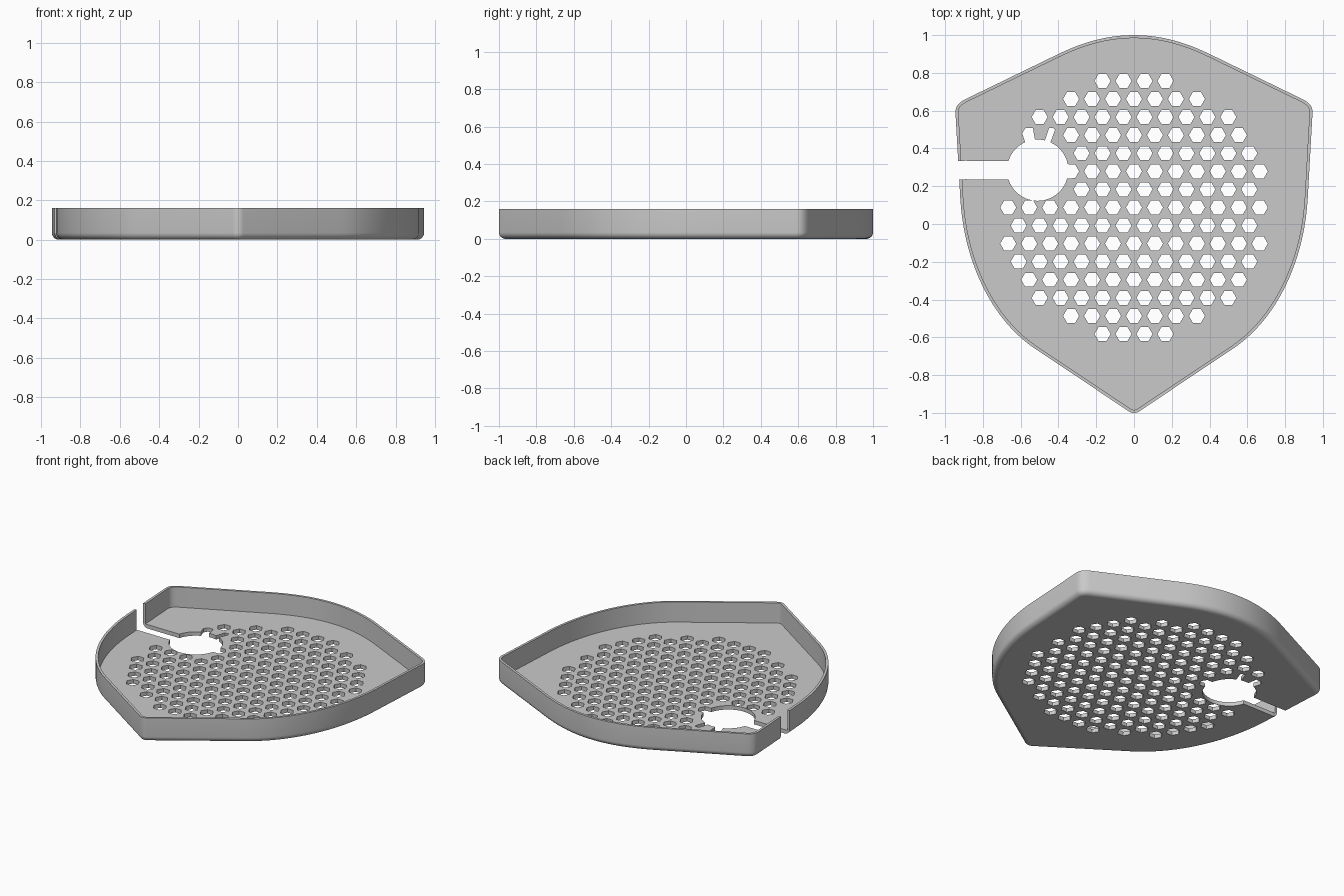
import bpy, bmesh, math
from mathutils import Vector

cube = bpy.data.objects.get("Cube")
if cube:
    bpy.data.objects.remove(cube, do_unlink=True)

HEIGHT, FLOOR, WALL, FILLET = 0.16, 0.026, 0.016, 0.035
HUB, HUB_RADIUS = Vector((-0.51, 0.285)), 0.162
SLOT_TOP, SLOT_BOTTOM = 0.333, 0.235
HEX_RADIUS = 0.0425

grey = bpy.data.materials.new("plain_grey")
grey.use_nodes = True
grey.diffuse_color = (0.59, 0.59, 0.59, 1)
grey.node_tree.nodes["Principled BSDF"].inputs["Base Color"].default_value = (0.59, 0.59, 0.59, 1)


def bezier(a, b, c, d, steps):
    """Points along a cubic curve, without its end point."""
    a, b, c, d = map(Vector, (a, b, c, d))
    pts = []
    for i in range(steps):
        t = i / steps
        s = 1 - t
        pts.append(a * s**3 + b * 3 * s * s * t + c * 3 * s * t * t + d * t**3)
    return pts


def inset(loop, dist):
    """Moves a counter-clockwise loop inward by dist."""
    out = []
    for i, p in enumerate(loop):
        e1 = (p - loop[i - 1]).normalized()
        e2 = (loop[(i + 1) % len(loop)] - p).normalized()
        n1, n2 = Vector((-e1.y, e1.x)), Vector((-e2.y, e2.x))
        out.append(p + (n1 + n2) * dist / (1 + n1.dot(n2)))
    return out


def hexagon(centre):
    return [centre + HEX_RADIUS * Vector((math.cos(k * math.pi / 3), math.sin(k * math.pi / 3)))
            for k in range(6)]


def opening_radius(angle, merged):
    """Reach of the round opening, including hexagons that break into it."""
    ray = Vector((math.cos(angle), math.sin(angle)))
    reach = HUB_RADIUS
    for centre in merged:
        enter, leave = 0, 1
        for k in range(6):
            side = (k + 0.5) * math.pi / 3
            normal = Vector((math.cos(side), math.sin(side)))
            gap = HEX_RADIUS * math.cos(math.pi / 6) + normal.dot(centre - HUB)
            speed = normal.dot(ray)
            if speed > 1e-6:
                leave = min(leave, gap / speed)
            elif speed < -1e-6:
                enter = max(enter, gap / speed)
        if enter < min(leave, HUB_RADIUS):
            reach = max(reach, leave)
    return reach


# Shield outline: one half, then mirrored
half = bezier((0, 1), (0.14, 1), (0.27, 0.963), (0.4, 0.9), 10)
half += bezier((0.4, 0.9), (0.56, 0.822), (0.73, 0.74), (0.894, 0.66), 1)
half += bezier((0.894, 0.66), (0.93, 0.642), (0.948, 0.62), (0.945, 0.585), 8)
half += bezier((0.945, 0.585), (0.937, 0.44), (0.928, 0.29), (0.92, 0.14), 1)
half += bezier((0.92, 0.14), (0.9, -0.22), (0.74, -0.517), (0.524, -0.66), 20)
half += bezier((0.524, -0.66), (0.37, -0.76), (0.2, -0.87), (0.0275, -0.9918), 1)
half += bezier((0.0275, -0.9918), (0.0193, -0.9973), (0.0098, -1), (0, -1), 5)
left = [Vector((-p.x, p.y)) for p in half[1:]]

# Open the outline at the slot: start at its lower edge, end at its upper edge
split = next(i for i, p in enumerate(left) if p.y < SLOT_BOTTOM)
above, below = left[split - 1], left[split]
upper, lower = [above.lerp(below, (above.y - y) / (above.y - below.y))
                for y in (SLOT_TOP, SLOT_BOTTOM)]
outline = ([lower] + left[split:] + [Vector((0, -1))] + half[:0:-1] + [half[0]]
           + left[:split] + [upper])

# Rim: rounded bottom edge, thin upright wall and a strip of floor inside it
rings = []
for i in range(6):
    a = math.pi / 2 * i / 6
    rings.append((inset(outline, FILLET * (1 - math.sin(a))), FILLET * (1 - math.cos(a))))
inner = inset(outline, WALL)
floor_edge = inset(outline, FILLET)
rings += [(outline, FILLET), (outline, HEIGHT), (inner, HEIGHT), (inner, FLOOR),
          (floor_edge, FLOOR)]
bm = bmesh.new()
rows = [[bm.verts.new((p.x, p.y, z)) for p in loop] for loop, z in rings]
for lo, hi in zip(rows, rows[1:]):
    for i in range(1, len(lo)):
        bm.faces.new((lo[i - 1], lo[i], hi[i], hi[i - 1]))
bm.faces.new([row[0] for row in rows])
bm.faces.new([row[-1] for row in reversed(rows)])
mesh = bpy.data.meshes.new("tray_rim")
bm.to_mesh(mesh)
bm.free()
mesh.materials.append(grey)
rim = bpy.data.objects.new("tray_rim", mesh)
bpy.context.scene.collection.objects.link(rim)
bpy.ops.object.select_all(action="DESELECT")
bpy.context.view_layer.objects.active = rim
rim.select_set(True)
bpy.ops.object.shade_smooth_by_angle(angle=math.radians(30))

# Hexagonal drain holes within a circle, some breaking into the round opening
holes, merged = [], []
for row in range(-7, 8):
    for col in range(-7, 8):
        x, y = (col + 0.5 * (row % 2)) * 0.111, row * 0.0957
        centre = Vector((x, y + 0.0875))
        if math.hypot(x, y) < 0.705 and (centre - HUB).length > 0.172:
            touches = min((p - HUB).length for p in hexagon(centre)) < HUB_RADIUS
            (merged if touches else holes).append(centre)

# Edge of the round opening, from the slot's upper side round to its lower side
start = math.pi - math.asin((SLOT_TOP - HUB.y) / HUB_RADIUS)
end = math.asin((HUB.y - SLOT_BOTTOM) / HUB_RADIUS) - math.pi
opening = []
for i in range(241):
    a = start + (end - start) * i / 240
    opening.append(HUB + opening_radius(a, merged) * Vector((math.cos(a), math.sin(a))))

# Perforated floor: filled flat curve with thickness
curve = bpy.data.curves.new("perforated_floor", "CURVE")
curve.dimensions = "2D"
curve.fill_mode = "BOTH"
curve.extrude = FLOOR / 2
curve.materials.append(grey)
for loop in [floor_edge + opening] + [hexagon(c) for c in holes]:
    spline = curve.splines.new("POLY")
    spline.points.add(len(loop) - 1)
    for point, p in zip(spline.points, loop):
        point.co = (p.x, p.y, 0, 1)
    spline.use_cyclic_u = True
    spline.use_smooth = False
floor = bpy.data.objects.new("perforated_floor", curve)
floor.location.z = FLOOR / 2
bpy.context.scene.collection.objects.link(floor)
